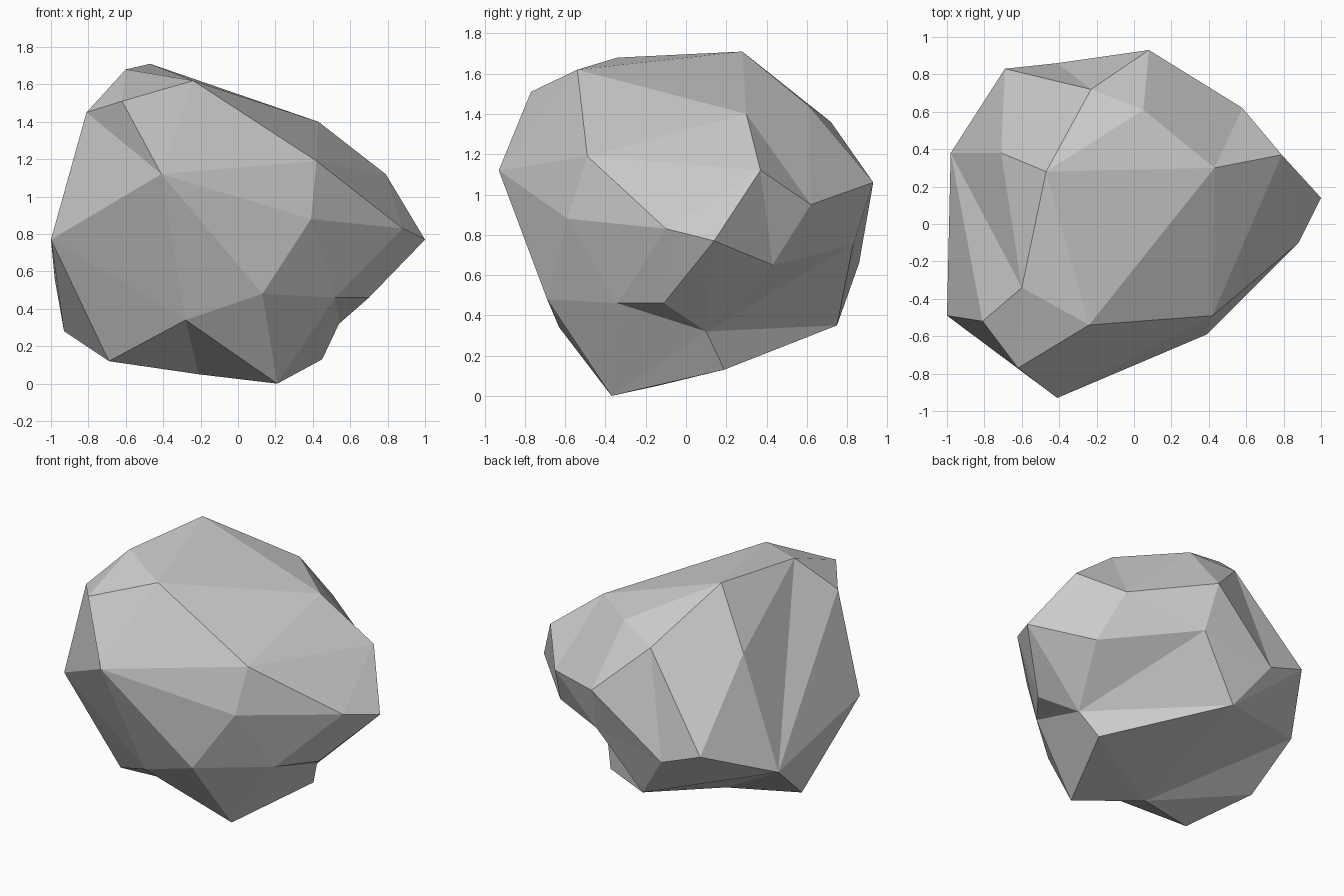
import bpy
import bmesh
from mathutils import Vector

default = bpy.data.objects.get("Cube")
if default:
    bpy.data.objects.remove(default, do_unlink=True)

# Corners of the boulder, named by place
CORNERS = {
    "crown": (-.47, .28, 1.71),
    "crest": (-.6, -.34, 1.68),
    "brow": (-.24, -.54, 1.62),
    "temple": (-.62, -.77, 1.51),
    "cheek": (-.81, -.52, 1.45),
    "shoulder": (.43, .3, 1.4),
    "nape": (.05, .61, 1.44),
    "nape_dent": (-.23, .72, 1.36),
    "west_ridge": (-.71, .38, 1.32),
    "front_peak": (-.41, -.93, 1.12),
    "front_bulge": (.42, -.49, 1.19),
    "front_waist": (.39, -.59, .88),
    "east_brow": (.79, .37, 1.12),
    "east_ledge": (.88, -.1, .83),
    "east_tip": (1, .14, .77),
    "east_back": (.58, .62, .95),
    "east_hollow": (.67, .43, .65),
    "back_peak": (.08, .93, 1.06),
    "back_dent": (.11, .83, .75),
    "back_ledge": (-.41, .86, .66),
    "back_foot": (-.19, .75, .35),
    "west_back": (-.69, .83, .76),
    "west_side": (-.98, .38, .56),
    "west_tip": (-1, -.49, .77),
    "west_foot": (-.93, .05, .28),
    "front_foot": (-.69, -.31, .12),
    "front_notch": (-.28, -.63, .34),
    "front_knee": (.13, -.69, .48),
    "toe": (.21, -.37, 0),
    "base": (-.21, -.14, .05),
    "overhang_front": (.52, -.34, .46),
    "overhang": (.7, -.11, .46),
    "undercut": (.54, .1, .32),
    "east_foot": (.45, .19, .13),
}

# Ridges and valleys that must run between two corners
CREASES = [
    ("overhang_front", "undercut"), ("overhang_front", "toe"),
    ("overhang_front", "front_waist"), ("overhang_front", "front_knee"),
    ("undercut", "toe"), ("undercut", "overhang"), ("undercut", "east_tip"),
    ("undercut", "east_hollow"), ("undercut", "back_dent"), ("undercut", "back_foot"),
    ("east_hollow", "east_tip"), ("east_hollow", "east_back"),
    ("east_hollow", "back_dent"), ("east_back", "back_peak"),
    ("back_peak", "west_ridge"), ("back_peak", "back_ledge"),
    ("back_peak", "nape_dent"), ("nape_dent", "west_ridge"),
    ("nape_dent", "crown"), ("nape", "crown"), ("nape", "shoulder"),
    ("crown", "shoulder"), ("crown", "crest"), ("crown", "brow"),
    ("crown", "west_ridge"), ("crest", "west_ridge"), ("crest", "west_side"),
    ("west_ridge", "west_side"), ("west_ridge", "west_back"),
    ("cheek", "west_side"), ("west_tip", "west_side"),
    ("crest", "brow"), ("crest", "temple"), ("brow", "front_peak"),
    ("brow", "front_bulge"), ("brow", "shoulder"),
    ("front_peak", "cheek"), ("front_peak", "temple"),
    ("front_peak", "front_bulge"), ("front_peak", "front_waist"),
    ("front_peak", "front_notch"), ("front_peak", "west_tip"),
    ("front_bulge", "east_ledge"), ("front_bulge", "shoulder"),
    ("east_ledge", "overhang"), ("west_tip", "front_foot"),
    ("front_notch", "front_foot"), ("front_notch", "base"),
    ("front_notch", "toe"), ("front_notch", "front_knee"),
    ("base", "toe"), ("base", "back_foot"), ("base", "west_side"),
    ("back_ledge", "back_foot"), ("back_ledge", "west_back"),
]
CENTRE = Vector((0, 0, .85))


def wrap(bm, corners):
    """Skin all corners by hulling them while pushed out towards a ball."""
    verts = {}
    for name, co in corners.items():
        ray = Vector(co) - CENTRE
        verts[name] = bm.verts.new(ray.normalized() * ray.length ** .15)
    bmesh.ops.convex_hull(bm, input=list(bm.verts))
    bmesh.ops.triangulate(bm, faces=list(bm.faces))
    return verts


def find_flip(bm, a, b):
    """Find the edge that crosses the wanted crease from a to b."""
    side = a.co.cross(b.co)
    for face in a.link_faces:
        for edge in face.edges:
            if a in edge.verts or len(edge.link_faces) != 2:
                continue
            if any(b in f.verts for f in edge.link_faces):
                c, d = edge.verts
                if b not in edge.verts and side.dot(c.co) * side.dot(d.co) < 0:
                    return edge
    return None


def set_creases(bm, verts, creases):
    wanted = {frozenset((verts[a], verts[b])) for a, b in creases}
    for sweep in range(3):
        for first, second in creases:
            a, b = verts[first], verts[second]
            if any(e.other_vert(a) == b for e in a.link_edges):
                continue
            edge = find_flip(bm, a, b)
            if edge and frozenset(edge.verts) not in wanted:
                bmesh.utils.edge_rotate(edge, False)


# Boulder: wrapped skin, creased, then drawn back to the true corners
bm = bmesh.new()
skin = wrap(bm, CORNERS)
set_creases(bm, skin, CREASES)
for name, vert in skin.items():
    vert.co = CORNERS[name]
bmesh.ops.recalc_face_normals(bm, faces=list(bm.faces))

mesh = bpy.data.meshes.new("boulder")
bm.to_mesh(mesh)
bm.free()

# Plain grey stone
stone = bpy.data.materials.new("grey stone")
stone.use_nodes = True
grey = (.6, .6, .6, 1)
stone.diffuse_color = grey
stone.node_tree.nodes["Principled BSDF"].inputs["Base Color"].default_value = grey
mesh.materials.append(stone)

boulder = bpy.data.objects.new("boulder", mesh)
bpy.context.scene.collection.objects.link(boulder)
